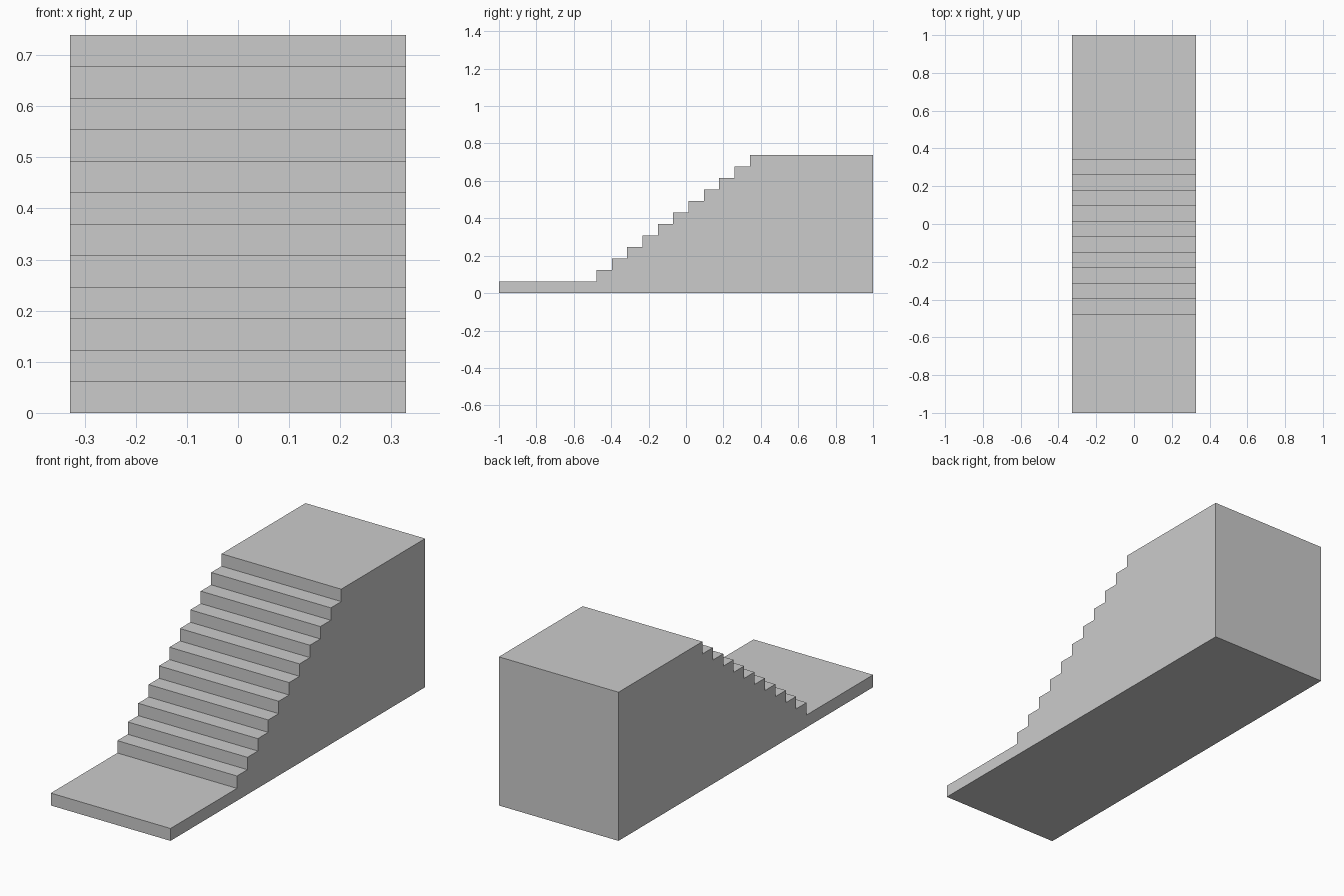
import bpy
import bmesh

if "Cube" in bpy.data.objects:
    bpy.data.objects.remove(bpy.data.objects["Cube"])

HALF_WIDTH = 0.329
LEVELS = 12
HEIGHT = 0.739
FIRST_RISER, LAST_RISER = -0.478, 0.341
rise = HEIGHT / LEVELS
run = (LAST_RISER - FIRST_RISER) / (LEVELS - 2)

# Side profile (y, z): low landing, eleven risers, high landing
profile = [(-1, 0), (-1, rise)]
for i in range(LEVELS - 1):
    y = FIRST_RISER + i * run
    profile += [(y, (i + 1) * rise), (y, (i + 2) * rise)]
profile += [(1, HEIGHT), (1, 0)]

# Solid staircase: profile extruded across the width
bm = bmesh.new()
side = bm.faces.new([bm.verts.new((-HALF_WIDTH, y, z)) for y, z in profile])
extruded = bmesh.ops.extrude_face_region(bm, geom=[side], use_keep_orig=True)
moved = [v for v in extruded["geom"] if isinstance(v, bmesh.types.BMVert)]
bmesh.ops.translate(bm, vec=(2 * HALF_WIDTH, 0, 0), verts=moved)
bmesh.ops.recalc_face_normals(bm, faces=bm.faces)

mesh = bpy.data.meshes.new("staircase")
bm.to_mesh(mesh)
bm.free()
bpy.context.collection.objects.link(bpy.data.objects.new("staircase", mesh))
